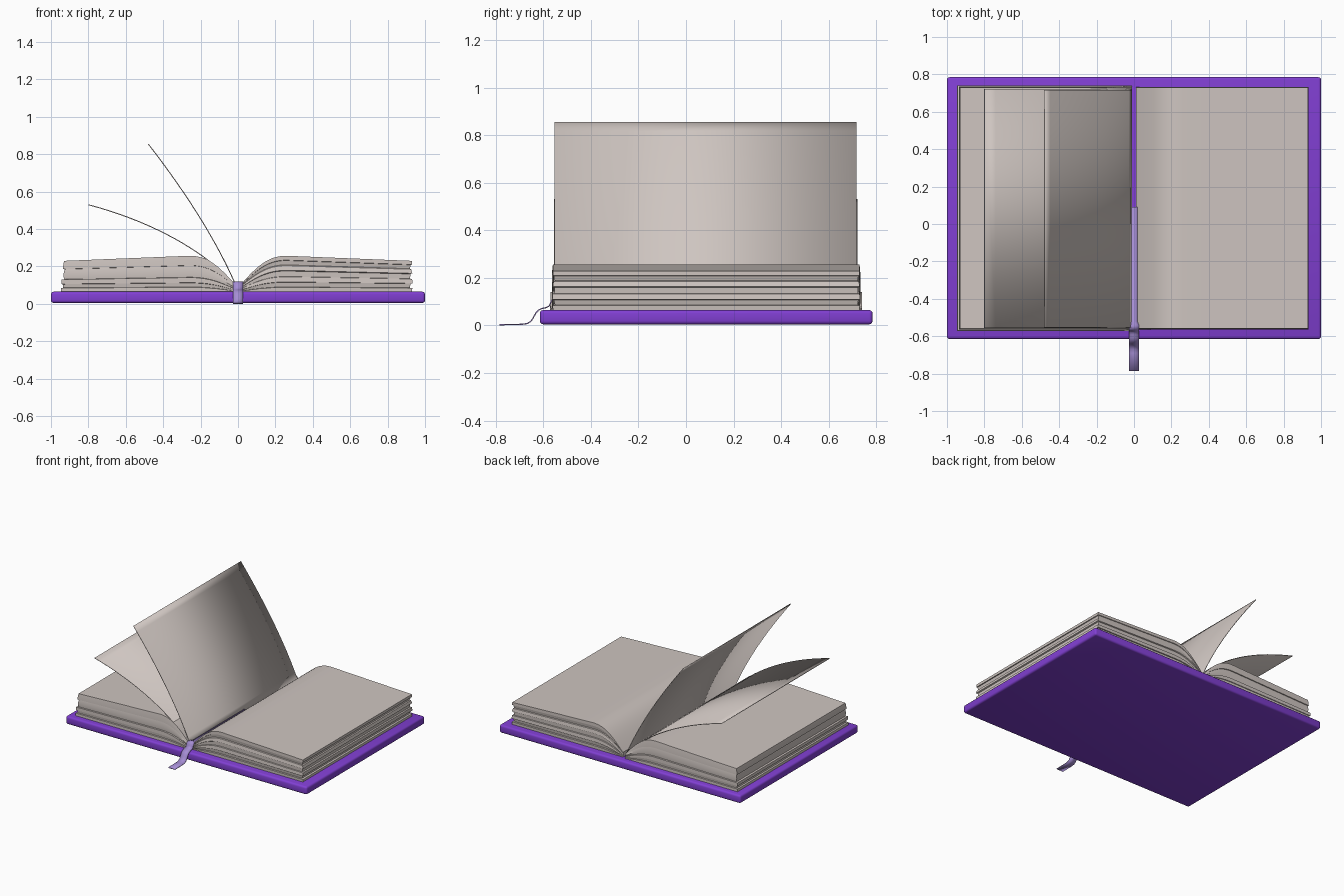
import bpy, bmesh
from math import radians
from mathutils import Vector
from mathutils.geometry import interpolate_bezier

if "Cube" in bpy.data.objects:
    bpy.data.objects.remove(bpy.data.objects["Cube"], do_unlink=True)


def material(name, rgb):
    m = bpy.data.materials.new(name)
    m.use_nodes = True
    m.diffuse_color = (*rgb, 1)
    m.node_tree.nodes["Principled BSDF"].inputs["Base Color"].default_value = (*rgb, 1)
    return m


PAPER = material("warm grey paper", (0.62, 0.56, 0.53))
PURPLE = material("purple cover", (0.22, 0.05, 0.65))
LILAC = material("lilac ribbon", (0.38, 0.27, 0.66))


def finish(bm, name, mat, angle=35):
    bmesh.ops.recalc_face_normals(bm, faces=bm.faces)
    mesh = bpy.data.meshes.new(name)
    bm.to_mesh(mesh)
    bm.free()
    mesh.materials.append(mat)
    ob = bpy.data.objects.new(name, mesh)
    bpy.context.collection.objects.link(ob)
    bpy.ops.object.select_all(action="DESELECT")
    ob.select_set(True)
    bpy.context.view_layer.objects.active = ob
    bpy.ops.object.shade_smooth_by_angle(angle=radians(angle))
    return ob


def bezier(points, count):
    """Sample a cubic curve given as four 2D points."""
    return [p.to_2d() for p in interpolate_bezier(*(Vector((*p, 0)) for p in points), count)]


def sheet(name, rows, mat, thickness):
    """Thin surface through rows of two points each."""
    bm = bmesh.new()
    pairs = [[bm.verts.new(p) for p in row] for row in rows]
    for (a, b), (c, d) in zip(pairs, pairs[1:]):
        bm.faces.new((a, b, d, c))
    ob = finish(bm, name, mat, 60)
    mod = ob.modifiers.new("thickness", "SOLIDIFY")
    mod.thickness = thickness
    mod.offset = 0
    return ob


# Cover board
COVER_TOP = 0.065
bm = bmesh.new()
bmesh.ops.create_cube(bm, size=1)
bmesh.ops.scale(bm, vec=(2, 1.4, 0.06), verts=bm.verts)
bmesh.ops.translate(bm, vec=(0, 0.085, 0.035), verts=bm.verts)
bmesh.ops.bevel(bm, geom=bm.edges[:], offset=0.014, segments=3, profile=0.5, affect="EDGES")
finish(bm, "cover", PURPLE)

# Page blocks: stacked outlines with ridged edges under a curved top
FRONT, BACK, EDGE = -0.56, 0.73, 0.93
top_curve = bezier([(0.012, 0.1), (0.1, 0.2), (0.16, 0.258), (0.26, 0.257)], 16)
top_curve += [Vector((0.26 + (EDGE - 0.26) * i / 6, 0.257 - 0.027 * i / 6)) for i in range(1, 7)]


def page_block(name, side, levels):
    """levels: (height fraction, outward offset) pairs from bottom to top."""
    bm = bmesh.new()
    rings = []
    for level, out in levels:
        line = []
        for p in top_curve:
            x = p.x + out * max(0, (p.x - 0.26) / (EDGE - 0.26))
            line.append((side * x, COVER_TOP - 0.002 + (p.y - COVER_TOP + 0.002) * level))
        near = [bm.verts.new((x, FRONT - out * 0.7, z)) for x, z in line]
        far = [bm.verts.new((x, BACK + out * 0.7, z)) for x, z in line]
        rings.append((near, far))
    for (n0, f0), (n1, f1) in zip(rings, rings[1:]):
        low, high = n0 + f0[::-1], n1 + f1[::-1]
        for i in range(len(low)):
            j = (i + 1) % len(low)
            bm.faces.new((low[i], low[j], high[j], high[i]))
    for near, far in (rings[0], rings[-1]):
        for i in range(len(near) - 1):
            bm.faces.new((near[i], near[i + 1], far[i + 1], far[i]))
    finish(bm, name, PAPER, 30)


page_block("left_page_block", 1, [
    (0, 0), (0.13, 0.002), (0.14, -0.012), (0.27, -0.006), (0.28, 0.004), (0.42, 0.001),
    (0.43, -0.01), (0.58, -0.008), (0.6, 0.002), (0.73, -0.004), (0.75, -0.012),
    (0.87, -0.006), (0.88, 0), (1, 0)])
page_block("right_page_block", -1, [
    (0, 0.016), (0.13, 0.016), (0.14, 0.004), (0.25, 0.008), (0.26, 0.014), (0.4, 0.014),
    (0.41, 0), (0.56, 0.004), (0.73, -0.003), (0.735, 0.006), (0.88, 0.004), (1, 0)])

# Two loose pages lifting from the gutter
for name, points, y0, y1 in (
        ("upper_loose_page", [(-0.012, 0.1), (-0.12, 0.35), (-0.29, 0.61), (-0.48, 0.855)], -0.553, 0.717),
        ("lower_loose_page", [(-0.014, 0.1), (-0.15, 0.255), (-0.42, 0.43), (-0.8, 0.53)], -0.556, 0.722)):
    sheet(name, [((p.x, y0, p.y), (p.x, y1, p.y)) for p in bezier(points, 20)], PAPER, 0.005)

# Ribbon bookmark running down the gutter and over the front edge
path = [(0.09, 0.108), (-0.52, 0.108)]
path += bezier([(-0.545, 0.118), (-0.58, 0.112), (-0.56, 0.08), (-0.59, 0.075)], 6)
path += bezier([(-0.605, 0.072), (-0.65, 0.06), (-0.63, 0.005), (-0.69, 0.005)], 8)
path += [(-0.785, 0.003)]
sheet("ribbon", [[(s * (0.018 if y > -0.54 else 0.028), y, z) for s in (-1, 1)] for y, z in path],
      LILAC, 0.005)
